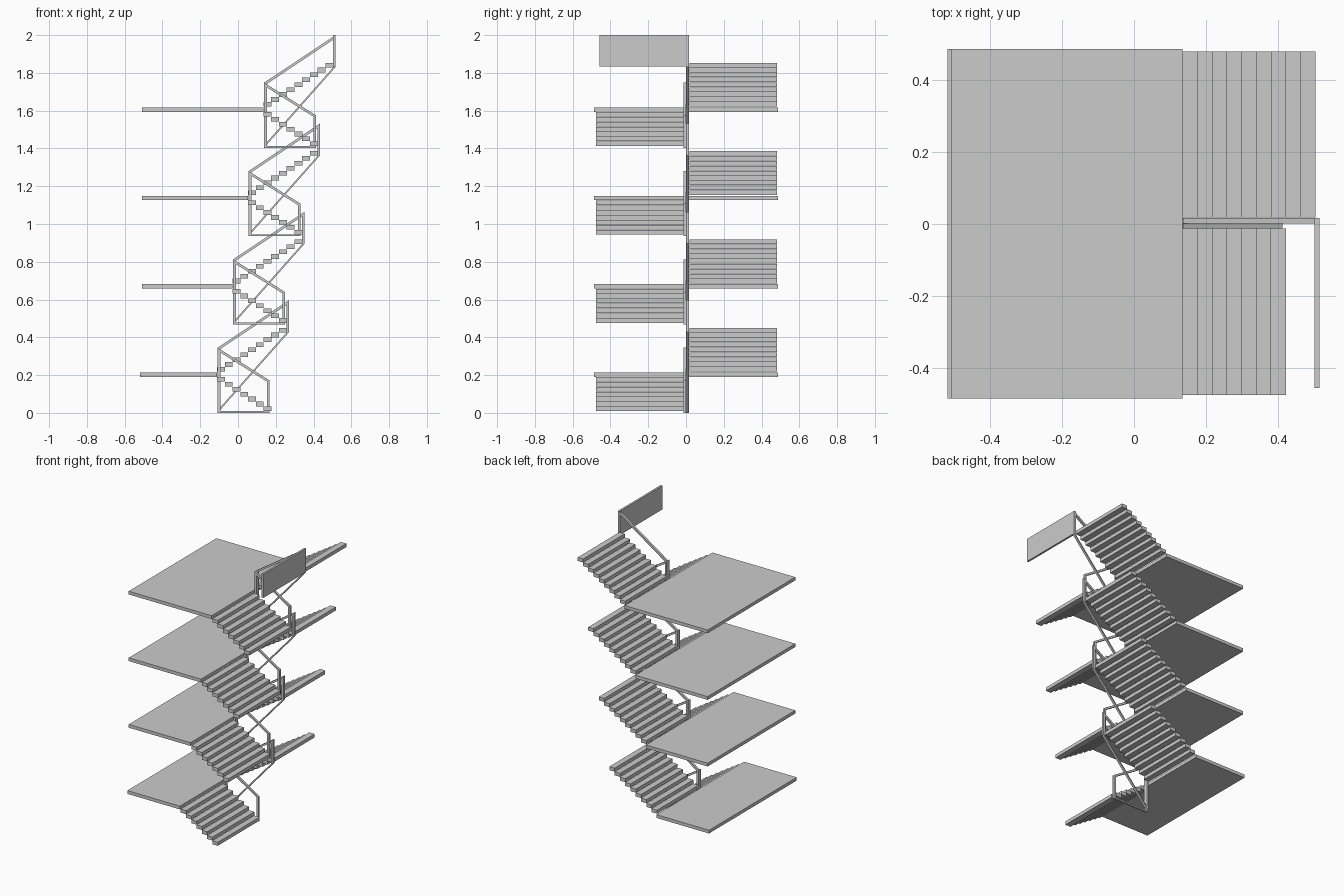
import bpy, bmesh

if "Cube" in bpy.data.objects:
    bpy.data.objects.remove(bpy.data.objects["Cube"])

DX, DZ = 0.082, 0.4677      # shift of each storey
RUN, RISE = 0.041, 0.026    # tread spacing


def add_mesh(name, bm):
    bmesh.ops.recalc_face_normals(bm, faces=bm.faces)
    me = bpy.data.meshes.new(name)
    bm.to_mesh(me)
    bm.free()
    ob = bpy.data.objects.new(name, me)
    bpy.context.collection.objects.link(ob)
    return ob


def add_box(bm, x0, x1, y0, y1, z0, z1):
    vs = bmesh.ops.create_cube(bm, size=1)["verts"]
    for v in vs:
        v.co.x = x0 if v.co.x < 0 else x1
        v.co.y = y0 if v.co.y < 0 else y1
        v.co.z = z0 if v.co.z < 0 else z1


def box(name, *dims):
    bm = bmesh.new()
    add_box(bm, *dims)
    return add_mesh(name, bm)


def frame(name, x0, x1, bottom, top, y0, y1, post, rail, sill):
    """Closed railing frame: vertical posts, sloping top rail and bottom bar."""
    def at(ends, x):
        return ends[0] + (ends[1] - ends[0]) * (x - x0) / (x1 - x0)
    a, b = x0 + post, x1 - post
    outer = [(x0, bottom[0]), (x1, bottom[1]), (x1, top[1]), (x0, top[0])]
    inner = [(a, at(bottom, a) + sill), (b, at(bottom, b) + sill),
             (b, at(top, b) - rail), (a, at(top, a) - rail)]
    bm = bmesh.new()
    o = [bm.verts.new((x, y0, z)) for x, z in outer]
    i = [bm.verts.new((x, y0, z)) for x, z in inner]
    faces = [bm.faces.new((o[n], o[(n + 1) % 4], i[(n + 1) % 4], i[n])) for n in range(4)]
    ext = bmesh.ops.extrude_face_region(bm, geom=faces, use_keep_orig=True)
    for g in ext["geom"]:
        if isinstance(g, bmesh.types.BMVert):
            g.co.y = y1
    return add_mesh(name, bm)


for k in range(4):
    ox, oz = k * DX, k * DZ
    edge = -0.111 + ox      # landing edge where both flights meet

    # landing slab
    box(f"landing_{k}", -0.52 if k == 0 else -0.509, edge, -0.486, 0.487,
        oz + 0.191, oz + 0.214)

    # front flight, climbing to the left
    bm = bmesh.new()
    for i in range(7):
        x = edge + (6 - i) * RUN
        z = oz + 0.009 + i * RISE
        add_box(bm, x, x + RUN + 0.001, -0.477, -0.013, z, z + 0.0245)
    add_mesh(f"lower_flight_{k}", bm)

    # rear flight, climbing to the right
    bm = bmesh.new()
    for i in range(9):
        x = edge + i * RUN
        z = oz + 0.218 + i * RISE
        add_box(bm, x, x + RUN + 0.001, 0.018, 0.481, z, z + 0.0245)
    add_mesh(f"upper_flight_{k}", bm)

    # central railings
    frame(f"lower_railing_{k}", -0.108 + ox, 0.168 + ox, (oz, oz),
          (oz + 0.345, oz + 0.172), -0.013, 0.001, 0.015, 0.016, 0.010)
    frame(f"upper_railing_{k}", -0.108 + ox, 0.271 + ox, (oz, oz + 0.428),
          (oz + 0.345, oz + 0.597), 0.001, 0.017, 0.015, 0.016, 0.013)

# guard panel at the top of the stair
box("top_guard_panel", 0.503, 0.517, -0.457, 0.017, 1.833, 2.0)
